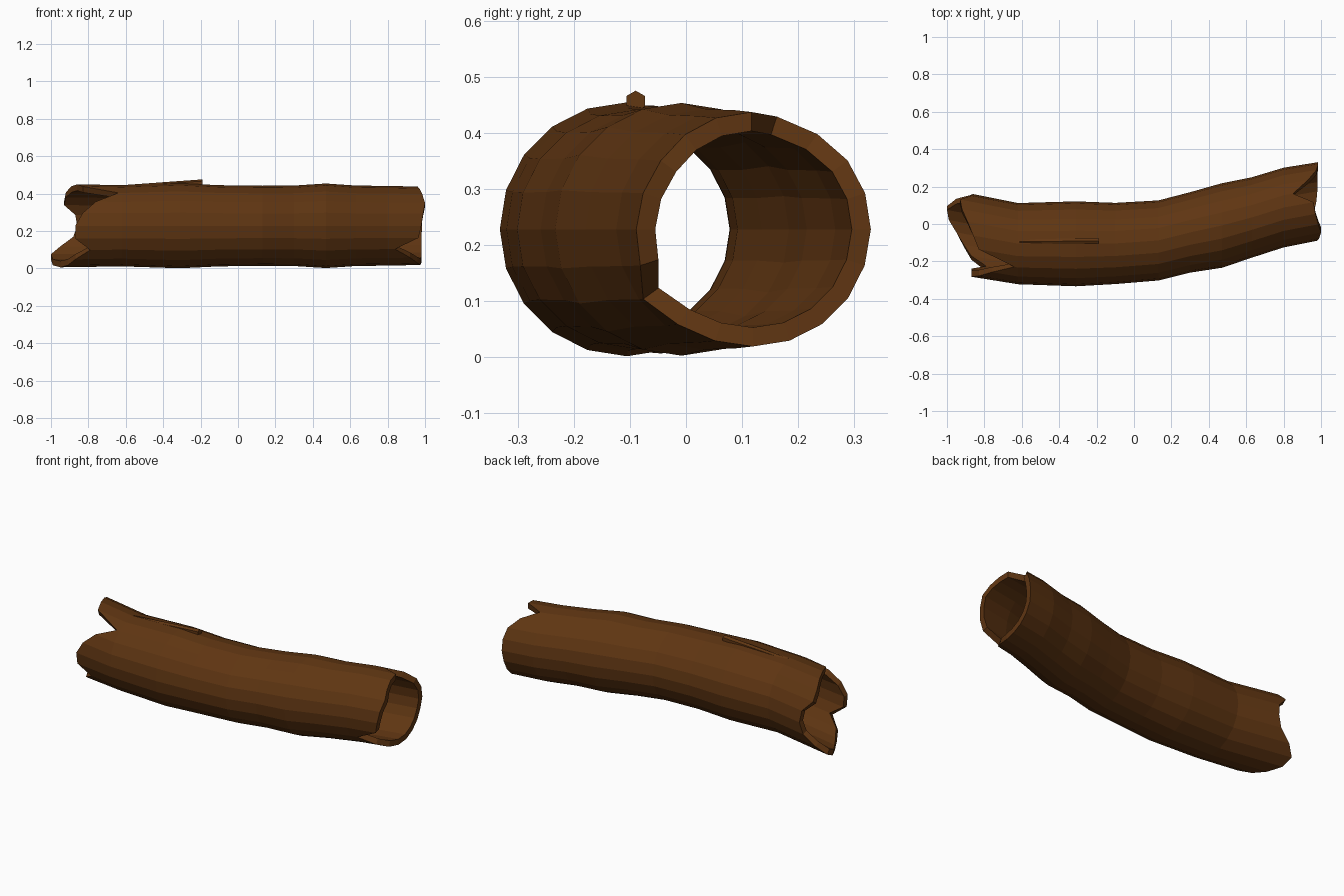
import bpy, bmesh
from math import cos, sin, radians
from mathutils import Vector, Matrix

if "Cube" in bpy.data.objects:
    bpy.data.objects.remove(bpy.data.objects["Cube"])

SIDES = 20
WALL = 0.034
ZC = 0.228
# centre line stations: x, y, radius
PATH = [(-1.0, -0.035, 0.222), (-0.87, -0.06, 0.222), (-0.62, -0.105, 0.217),
        (-0.31, -0.106, 0.227), (-0.10, -0.104, 0.217), (0.13, -0.088, 0.214),
        (0.30, -0.045, 0.215), (0.47, -0.008, 0.226), (0.63, 0.035, 0.215),
        (0.80, 0.088, 0.213), (1.0, 0.124, 0.209)]
# jagged end positions, every 18 degrees from the back (+y) over the top
LEFT = [-0.86, -0.87, -0.93, -0.92, -0.89, -0.86, -0.83, -0.64, -0.76, -0.83,
        -0.87, -0.87, -0.79, -0.87, -0.91, -0.95, -0.99, -1.0, -0.95, -0.88]
RIGHT = [0.985, 0.985, 0.975, 0.93, 0.85, 0.96, 0.97, 0.985, 1.0, 0.99,
         0.98, 0.965, 0.84, 0.92, 0.96, 0.975, 0.98, 0.98, 0.98, 0.98]


def station(x):
    for (x0, y0, r0), (x1, y1, r1) in zip(PATH, PATH[1:]):
        if x <= x1:
            t = (x - x0) / (x1 - x0)
            return y0 + (y1 - y0) * t, r0 + (r1 - r0) * t
    return PATH[-1][1:]


def finish(bm, name, mat):
    bmesh.ops.recalc_face_normals(bm, faces=bm.faces[:])
    me = bpy.data.meshes.new(name)
    bm.to_mesh(me)
    bm.free()
    me.materials.append(mat)
    ob = bpy.data.objects.new(name, me)
    bpy.context.collection.objects.link(ob)


def ring(bm, xs, inset):
    out = []
    for i, x in enumerate(xs):
        y, r = station(x)
        a = radians(360 * i / SIDES)
        rz = min(r, 0.2275) - inset
        out.append(bm.verts.new((x, y + (r - inset) * cos(a), ZC + rz * sin(a))))
    return out


def bridge(bm, a, b):
    for i in range(SIDES):
        j = (i + 1) % SIDES
        bm.faces.new((a[i], a[j], b[j], b[i]))


bark = bpy.data.materials.new("bark")
bark.diffuse_color = (0.115, 0.036, 0.006, 1)
bark.use_nodes = True
bark.node_tree.nodes["Principled BSDF"].inputs["Base Color"].default_value = bark.diffuse_color

# Hollow log: outer skin, inner skin and broken rims
bm = bmesh.new()
rows = [LEFT] + [[p[0]] * SIDES for p in PATH[2:-1]] + [RIGHT]
outer = [ring(bm, xs, 0) for xs in rows]
inner = [ring(bm, xs, WALL) for xs in rows]
for skin in (outer, inner):
    for a, b in zip(skin, skin[1:]):
        bridge(bm, a, b)
bridge(bm, outer[0], inner[0])
bridge(bm, outer[-1], inner[-1])
finish(bm, "hollow_log", bark)

# Splinter lying along the top
bm = bmesh.new()
p, q = Vector((-0.62, -0.095, 0.432)), Vector((-0.19, -0.09, 0.457))
d = q - p
m = Matrix.Translation((p + q) / 2) @ d.to_track_quat('Z', 'Y').to_matrix().to_4x4()
bmesh.ops.create_cone(bm, cap_ends=True, segments=6, radius1=0.013, radius2=0.019,
                      depth=d.length, matrix=m)
finish(bm, "splinter", bark)
